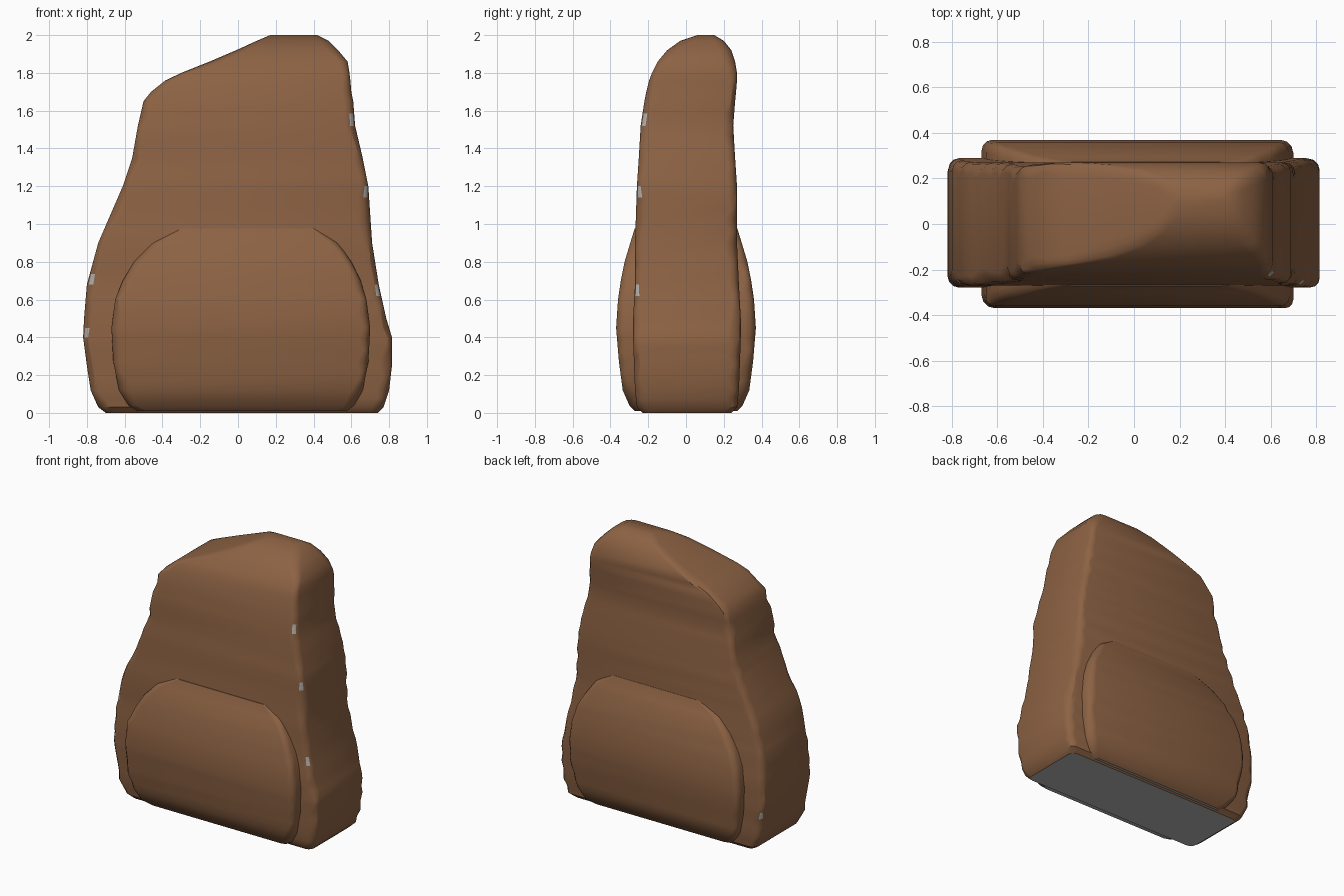
import bpy
import bmesh
import random
from math import cos, sin, pi

random.seed(4)

default_cube = bpy.data.objects.get("Cube")
if default_cube:
    bpy.data.objects.remove(default_cube, do_unlink=True)

CORNER_STEPS = 3


def make_material(name, colour):
    material = bpy.data.materials.new(name)
    material.use_nodes = True
    material.diffuse_color = colour
    material.node_tree.nodes["Principled BSDF"].inputs["Base Color"].default_value = colour
    return material


def rounded_ring(bm, height, left, right, front, back, radius):
    """One horizontal section: a rectangle with unevenly worn round corners."""
    limit = 0.42 * min(right - left, back - front)
    corners = [(right, back, -1, -1), (left, back, 1, -1),
               (left, front, 1, 1), (right, front, -1, 1)]
    ring = []
    for quarter, (x, y, inward_x, inward_y) in enumerate(corners):
        r = min(limit, radius * random.uniform(0.7, 1.35))
        for step in range(CORNER_STEPS + 1):
            angle = (quarter + step / CORNER_STEPS) * pi / 2
            ring.append(bm.verts.new((x + inward_x * r + r * cos(angle),
                                      y + inward_y * r + r * sin(angle),
                                      height)))
    return ring


def subdivide_sections(sections, spacing):
    """Add in-between sections so that the worn corners vary along the height."""
    result = []
    for low, high in zip(sections, sections[1:]):
        count = max(1, round((high[0] - low[0]) / spacing))
        for i in range(count):
            t = i / count
            result.append([a + (b - a) * t for a, b in zip(low, high)])
    return result + [sections[-1]]


def build_stone(name, sections, radius, chips=()):
    """Loft a brown stone with a grey underside and grey chips on its corners."""
    bm = bmesh.new()
    rings = [rounded_ring(bm, *section, radius)
             for section in subdivide_sections(sections, 0.06)]
    bm.faces.new(rings[0][::-1]).material_index = 1
    for lower, upper in zip(rings, rings[1:]):
        for i in range(len(lower)):
            j = (i + 1) % len(lower)
            face = bm.faces.new((lower[i], lower[j], upper[j], upper[i]))
            # A chip is the middle strip of a corner at the chosen height
            quarter, strip = divmod(i, CORNER_STEPS + 1)
            if strip == 1 and any(quarter == corner and lower[i].co.z <= z < upper[i].co.z
                                  for corner, z in chips):
                face.material_index = 1
    bm.faces.new(rings[-1])
    mesh = bpy.data.meshes.new(name)
    bm.to_mesh(mesh)
    bm.free()
    mesh.materials.append(brown)
    mesh.materials.append(grey)
    stone = bpy.data.objects.new(name, mesh)
    bpy.context.collection.objects.link(stone)
    bpy.ops.object.select_all(action="DESELECT")
    stone.select_set(True)
    bpy.context.view_layer.objects.active = stone
    bpy.ops.object.shade_smooth_by_angle(angle=pi / 6)


brown = make_material("brown stone", (0.265, 0.123, 0.057, 1))
grey = make_material("grey stone", (0.48, 0.47, 0.46, 1))

# Tall slab: height, left edge, right edge, front, back
slab_sections = [
    (0, -.7, .74, -.23, .24),
    (.03, -.74, .77, -.26, .27),
    (.12, -.78, .8, -.27, .28),
    (.25, -.8, .815, -.275, .285),
    (.4, -.82, .815, -.28, .29),
    (.5, -.815, .785, -.28, .29),
    (.68, -.8, .745, -.27, .28),
    (.9, -.74, .71, -.27, .27),
    (1.2, -.61, .69, -.26, .27),
    (1.35, -.56, .66, -.25, .26),
    (1.52, -.53, .62, -.24, .25),
    (1.65, -.5, .61, -.22, .26),
    (1.7, -.46, .6, -.21, .265),
    (1.76, -.385, .595, -.195, .27),
    (1.8, -.3, .59, -.18, .27),
    (1.86, -.15, .58, -.15, .26),
    (1.92, -.01, .53, -.1, .24),
    (1.97, .1, .48, -.03, .2),
    (2, .17, .42, .06, .15),
]
# Corners run from the back left (0) round to the front left (3)
left_front_chips = [(3, .67), (3, 1.17), (3, 1.55)]
right_chips = [(2, .43), (2, .72), (1, .28)]
build_stone("tall_slab", slab_sections, 0.05, left_front_chips + right_chips)

# Low block through the slab: height, left edge, right edge, half depth
block_profile = [
    (.01, -.54, .58, .27),
    (.04, -.58, .62, .3),
    (.12, -.63, .66, .335),
    (.27, -.66, .69, .355),
    (.45, -.67, .7, .37),
    (.6, -.65, .68, .36),
    (.7, -.61, .65, .345),
    (.8, -.55, .6, .325),
    (.9, -.46, .53, .295),
    (.975, -.33, .42, .272),
]
block_sections = [(z, left, right, -half, half) for z, left, right, half in block_profile]
build_stone("low_block", block_sections, 0.045)
